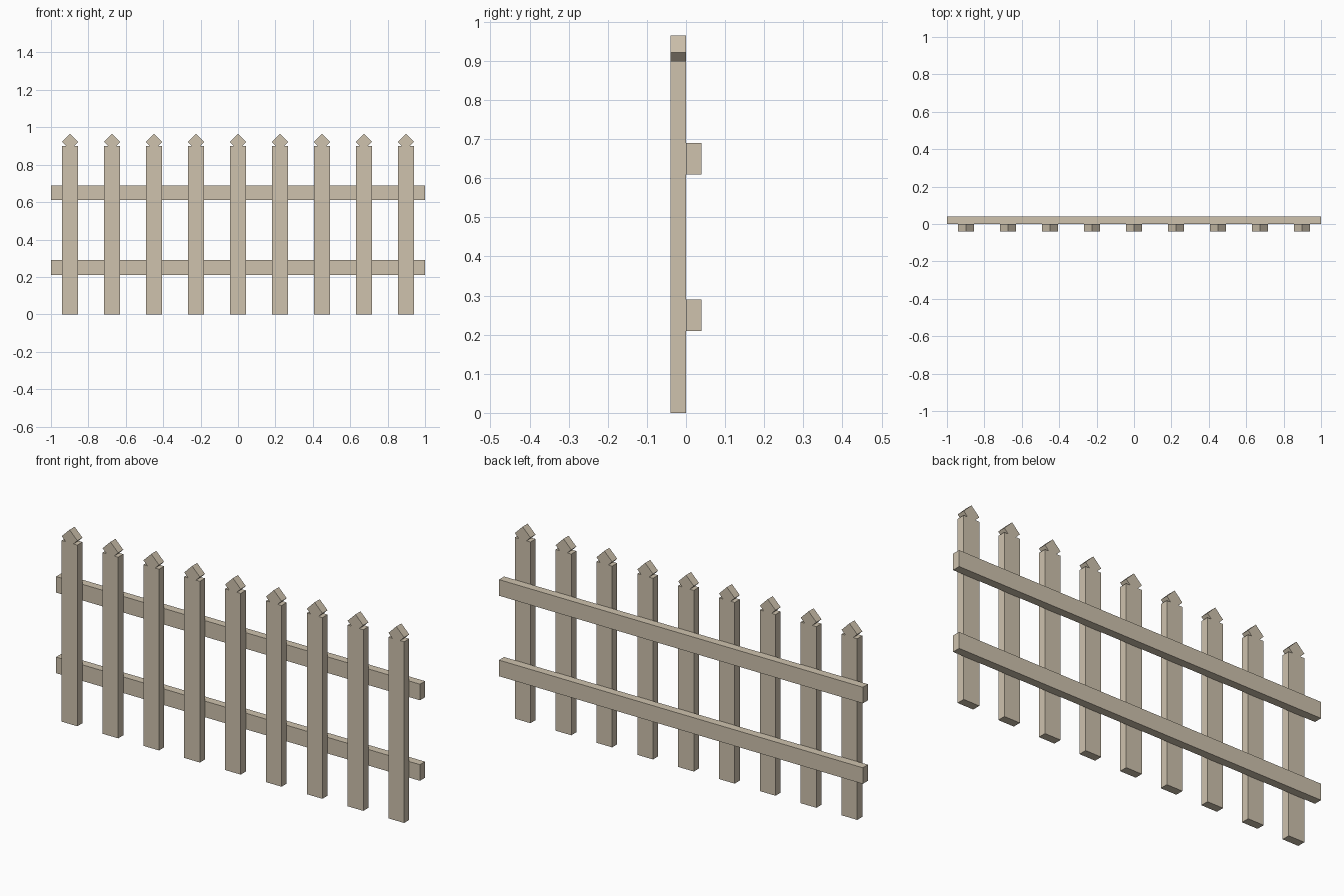
import bpy
import bmesh
from mathutils import Vector

cube = bpy.data.objects.get("Cube")
if cube:
    bpy.data.objects.remove(cube, do_unlink=True)

# Single pale timber colour
wood = bpy.data.materials.new("pale_wood")
wood.use_nodes = True
colour = (0.62, 0.54, 0.42, 1)
wood.diffuse_color = colour
bsdf = next(n for n in wood.node_tree.nodes if n.type == 'BSDF_PRINCIPLED')
bsdf.inputs["Base Color"].default_value = colour
bsdf.inputs["Roughness"].default_value = 0.9

THICK = 0.04


def board(name, outline, x, y_front):
    """Extrude an x-z outline backwards into a board."""
    bm = bmesh.new()
    face = bm.faces.new([bm.verts.new((px, 0, pz)) for px, pz in outline])
    back = bmesh.ops.extrude_face_region(bm, geom=[face])
    verts = [v for v in back["geom"] if isinstance(v, bmesh.types.BMVert)]
    bmesh.ops.translate(bm, verts=verts, vec=Vector((0, THICK, 0)))
    bmesh.ops.recalc_face_normals(bm, faces=bm.faces)
    mesh = bpy.data.meshes.new(name)
    bm.to_mesh(mesh)
    bm.free()
    mesh.materials.append(wood)
    obj = bpy.data.objects.new(name, mesh)
    obj.location = (x, y_front, 0)
    bpy.context.collection.objects.link(obj)


# Picket: straight post with a notched diamond tip
half, shoulder = 0.043, 0.9
tip_mid = shoulder + half / 2
right = [(half, 0), (half, shoulder), (half / 2, shoulder), (half, tip_mid)]
picket = right + [(0, tip_mid + half)] + [(-x, z) for x, z in reversed(right)]

COUNT, SPACING = 9, 0.2245
for i in range(COUNT):
    board(f"picket_{i + 1}", picket, (i - (COUNT - 1) / 2) * SPACING, -THICK)

# Two rails behind the pickets
for name, z in (("lower_rail", 0.25), ("upper_rail", 0.65)):
    low, high = z - 0.04, z + 0.04
    board(name, [(-1, low), (1, low), (1, high), (-1, high)], 0, 0)
